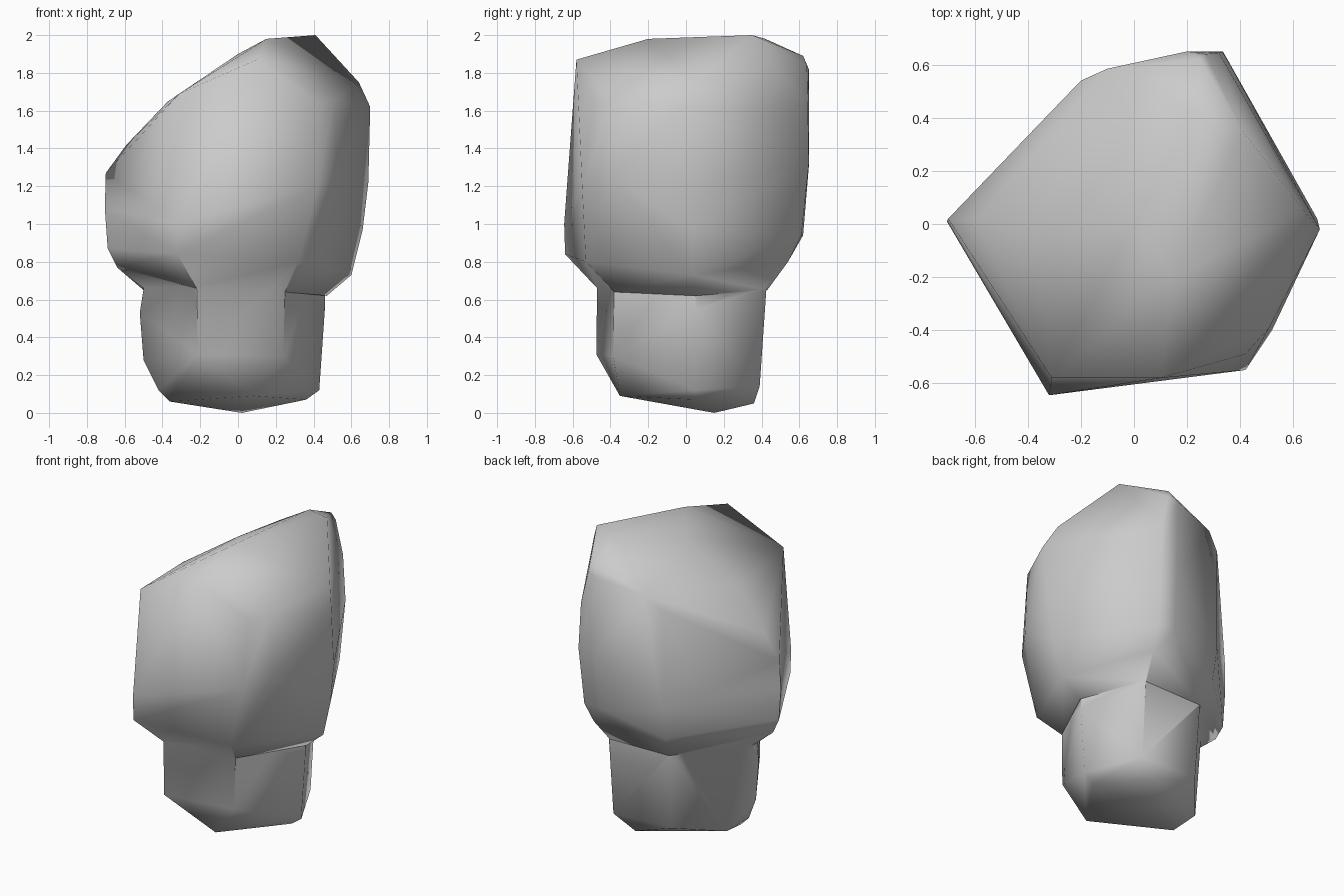
import bpy, bmesh, math


def hull_block(name, columns, extra=()):
    """Convex block from corner columns (points going down each corner)."""
    bm = bmesh.new()
    for p in [p for col in columns for p in col] + list(extra):
        bm.verts.new(p)
    bmesh.ops.convex_hull(bm, input=bm.verts)
    loose = [v for v in bm.verts if not v.link_faces]
    bmesh.ops.delete(bm, geom=loose, context='VERTS')
    bmesh.ops.recalc_face_normals(bm, faces=bm.faces)
    me = bpy.data.meshes.new(name)
    bm.to_mesh(me)
    bm.free()
    ob = bpy.data.objects.new(name, me)
    bpy.context.collection.objects.link(ob)
    return ob


# Large upper boulder: one column per corner, counter-clockwise from the left
upper = [
    [(-.70, .02, 1.27), (-.705, .01, 1.08), (-.69, .01, .87), (-.64, .0, .77), (-.50, .0, .65)],
    [(-.31, -.58, 1.69), (-.32, -.645, 1.0), (-.32, -.64, .84), (-.22, -.47, .66)],
    [(.10, -.58, 1.87), (.42, -.49, 1.64), (.42, -.55, 1.2), (.32, -.53, .80), (.25, -.38, .64)],
    [(.51, -.39, 1.66), (.52, -.40, 1.25)],
    [(.64, .05, 1.75), (.70, -.02, 1.62), (.69, .02, 1.22), (.66, .03, .97), (.60, .04, .73), (.47, .05, .62)],
    [(.25, .62, 1.89), (.27, .64, 1.84), (.32, .645, 1.62), (.335, .65, 1.32), (.32, .61, .94), (.30, .54, .80), (.26, .43, .65)],
    [(.20, .65, 1.82), (.21, .65, 1.30), (.20, .62, .94)],
    [(-.10, .585, 1.76), (-.20, .54, 1.67), (-.20, .54, 1.0), (-.20, .50, .80), (-.17, .42, .65)],
]
peak = [(.15, -.20, 1.98), (.41, .35, 2.0), (.23, .42, 1.98), (-.37, -.05, 1.65), (-.59, .02, 1.42), (0, .0, 1.90)]

# Smaller base stone, reaching slightly into the boulder
base = [
    [(-.49, -.04, .72), (-.52, -.02, .53), (-.50, -.02, .28), (-.42, -.06, .12), (-.36, -.06, .06)],
    [(-.22, -.47, .72), (-.21, -.475, .31)],
    [(.25, -.38, .72), (.24, -.385, .30), (.08, -.35, .09)],
    [(.46, .05, .72), (.46, .05, .55), (.43, .05, .12), (.36, .05, .07)],
    [(.27, .43, .72), (.26, .39, .14), (.12, .36, .05)],
    [(-.17, .42, .72), (-.16, .38, .15)],
    [(-.47, .07, .72), (-.38, .12, .09)],
]

rock = hull_block("standing_rock", upper, peak)
foot = hull_block("rock_base", base, [(.02, .15, 0)])

# Fuse both stones into one surface
mod = rock.modifiers.new("fuse", 'BOOLEAN')
mod.operation = 'UNION'
mod.solver = 'EXACT'
mod.object = foot
bpy.context.view_layer.objects.active = rock
rock.select_set(True)
bpy.ops.object.modifier_apply(modifier=mod.name)
bpy.data.objects.remove(foot)
bpy.ops.object.shade_smooth_by_angle(angle=math.radians(60))
